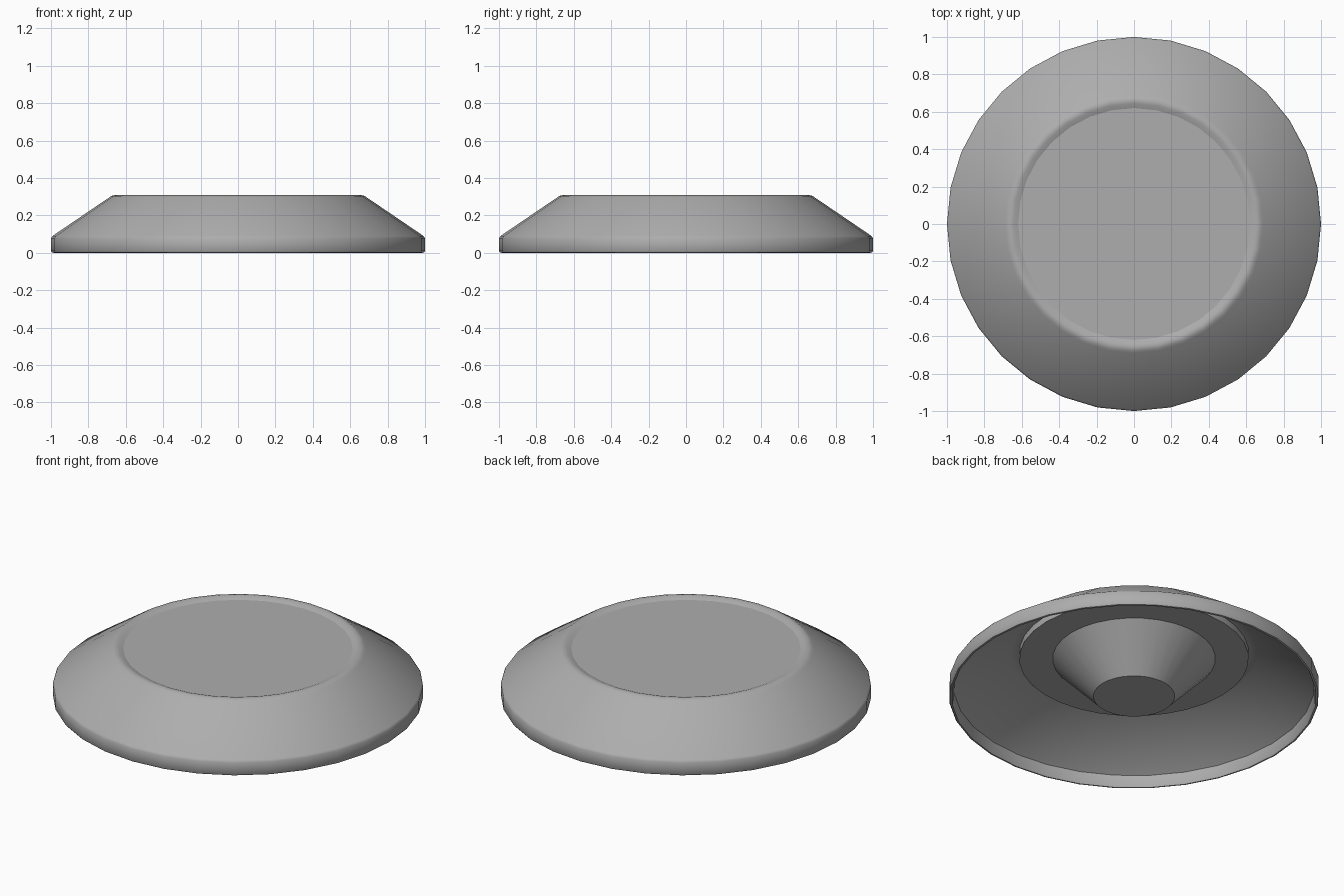
import bpy
import bmesh
from math import cos, sin, pi, radians

cube = bpy.data.objects.get("Cube")
if cube:
    bpy.data.objects.remove(cube, do_unlink=True)

SIDES = 32

# One plain grey for everything
grey = bpy.data.materials.new("plain_grey")
grey.use_nodes = True
colour = (0.42, 0.42, 0.42, 1)
grey.diffuse_color = colour
grey.node_tree.nodes["Principled BSDF"].inputs["Base Color"].default_value = colour


def lathe(name, profile, loop=False):
    """Turn a (radius, height) profile; a loop joins its ends, otherwise ends are capped."""
    bm = bmesh.new()
    rings = []
    for r, z in profile:
        rings.append([bm.verts.new((r * cos(2 * pi * i / SIDES), r * sin(2 * pi * i / SIDES), z))
                      for i in range(SIDES)])
    pairs = list(zip(rings, rings[1:]))
    if loop:
        pairs.append((rings[-1], rings[0]))
    else:
        bm.faces.new(rings[0])
        bm.faces.new(rings[-1])
    for a, b in pairs:
        for i in range(SIDES):
            j = (i + 1) % SIDES
            bm.faces.new((a[i], a[j], b[j], b[i]))
    bmesh.ops.recalc_face_normals(bm, faces=bm.faces)
    mesh = bpy.data.meshes.new(name)
    bm.to_mesh(mesh)
    bm.free()
    mesh.materials.append(grey)
    obj = bpy.data.objects.new(name, mesh)
    bpy.context.collection.objects.link(obj)
    bpy.ops.object.select_all(action='DESELECT')
    obj.select_set(True)
    bpy.context.view_layer.objects.active = obj
    bpy.ops.object.shade_smooth_by_angle(angle=radians(35))
    return obj


# Thin sloping shell with a short upright rim and a rounded top lip
lathe("sloped_shell", [
    (0.985, 0), (0.995, 0.002), (1, 0.01), (1, 0.078), (0.992, 0.09),
    (0.69, 0.295), (0.677, 0.304), (0.66, 0.308), (0.645, 0.305), (0.62, 0.295),
    (0.62, 0.275), (0.665, 0.275), (0.975, 0.07), (0.98, 0.01)], loop=True)

# Plug filling the top opening, with a tapered foot reaching down to the ground
lathe("top_plug_and_foot", [
    (0.62, 0.295), (0.62, 0.237), (0.44, 0.237), (0.22, 0.003)])
